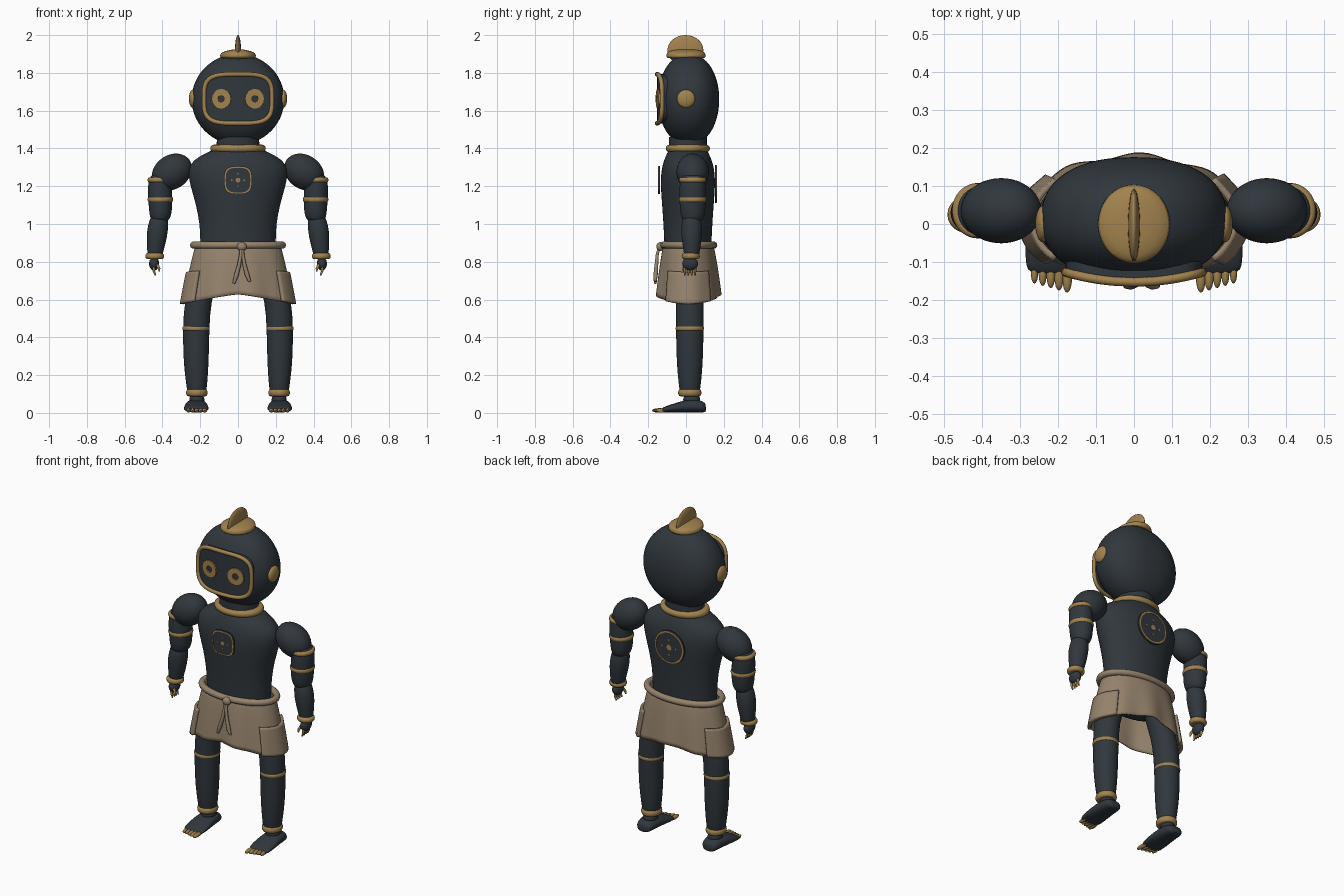
import bpy, bmesh, math
from math import sin, cos, pi
from mathutils import Matrix, Vector

cube = bpy.data.objects.get("Cube")
if cube:
    bpy.data.objects.remove(cube, do_unlink=True)


def material(name, rgb):
    m = bpy.data.materials.new(name)
    m.use_nodes = True
    m.diffuse_color = (*rgb, 1)
    bsdf = next(n for n in m.node_tree.nodes if n.type == 'BSDF_PRINCIPLED')
    bsdf.inputs["Base Color"].default_value = (*rgb, 1)
    bsdf.inputs["Roughness"].default_value = 0.6
    return m


DARK = material("charcoal", (0.03, 0.038, 0.046))
GOLD = material("brass", (0.36, 0.225, 0.075))
TAN = material("tan cloth", (0.30, 0.225, 0.15))


def finish(name, bm, mat, subdiv=0, thick=0, flip=True):
    if flip:
        bmesh.ops.recalc_face_normals(bm, faces=bm.faces)
    for f in bm.faces:
        f.smooth = True
    me = bpy.data.meshes.new(name)
    bm.to_mesh(me)
    bm.free()
    me.materials.append(mat)
    ob = bpy.data.objects.new(name, me)
    bpy.context.collection.objects.link(ob)
    if thick:
        mod = ob.modifiers.new("Thickness", 'SOLIDIFY')
        mod.thickness = thick
    if subdiv:
        mod = ob.modifiers.new("Smooth", 'SUBSURF')
        mod.levels = mod.render_levels = subdiv
    bpy.context.view_layer.objects.active = ob
    ob.select_set(True)
    bpy.ops.object.shade_smooth_by_angle(angle=math.radians(50))
    ob.select_set(False)
    return ob


def spow(v, p):
    return math.copysign(abs(v) ** p, v)


def loft(name, rings, mat, axis='z', power=2.0, subdiv=1, n=32):
    """Rings are (position, centre a, centre b, radius a, radius b)."""
    bm = bmesh.new()
    loops = []
    for s, ca, cb, ra, rb in rings:
        loop = []
        for i in range(n):
            t = 2 * pi * i / n
            a, b = ca + ra * spow(cos(t), 2 / power), cb + rb * spow(sin(t), 2 / power)
            loop.append(bm.verts.new((a, b, s) if axis == 'z' else (a, s, b)))
        loops.append(loop)
    for p, q in zip(loops, loops[1:]):
        for i in range(n):
            j = (i + 1) % n
            bm.faces.new((p[i], p[j], q[j], q[i]))
    bm.faces.new(loops[0])
    bm.faces.new(loops[-1])
    return finish(name, bm, mat, subdiv)


def ball(name, loc, radii, mat, tilt=0, seg=32):
    bm = bmesh.new()
    bmesh.ops.create_uvsphere(bm, u_segments=seg, v_segments=seg // 2, radius=1)
    bm.transform(Matrix.Translation(loc) @ Matrix.Rotation(tilt, 4, 'Y') @ Matrix.Diagonal((*radii, 1)))
    return finish(name, bm, mat)


def band(name, z, cx, cy, rx, ry, h, bulge=0.012):
    """Rounded metal ring around a limb."""
    rings = []
    for i in range(7):
        t = -pi / 2 + pi * i / 6
        k = bulge * (cos(t) - 1)
        rings.append((z + h * sin(t), cx, cy, rx + k, ry + k))
    return loft(name, rings, GOLD, subdiv=0, n=40)


def tube(name, pts, r, mat, cyclic=False, radii=None):
    cu = bpy.data.curves.new(name, 'CURVE')
    cu.dimensions = '3D'
    cu.bevel_depth, cu.bevel_resolution, cu.use_fill_caps = r, 3, True
    sp = cu.splines.new('POLY')
    sp.points.add(len(pts) - 1)
    for i, p in enumerate(pts):
        sp.points[i].co = (*p, 1)
        sp.points[i].radius = radii[i] if radii else 1
    sp.use_cyclic_u = cyclic
    cu.materials.append(mat)
    ob = bpy.data.objects.new(name, cu)
    bpy.context.collection.objects.link(ob)
    bpy.context.view_layer.objects.active = ob
    ob.select_set(True)
    bpy.ops.object.convert(target='MESH')
    bpy.ops.object.shade_smooth_by_angle(angle=math.radians(50))
    ob.select_set(False)


def plate(name, loc, r_in, r_out, mat, turn=0, thick=0.006, n=32, power=2.0):
    """Thin disc or annulus standing upright and facing along y."""
    bm = bmesh.new()
    rows = [[bm.verts.new((r * spow(cos(2 * pi * i / n), 2 / power), 0, r * spow(sin(2 * pi * i / n), 2 / power)))
             for i in range(n)] for r in (r_in, r_out) if r > 0]
    if len(rows) == 1:
        bm.faces.new(rows[0])
    else:
        for i in range(n):
            j = (i + 1) % n
            bm.faces.new((rows[0][i], rows[0][j], rows[1][j], rows[1][i]))
    ext = bmesh.ops.extrude_face_region(bm, geom=bm.faces[:])
    bmesh.ops.translate(bm, verts=[v for v in ext["geom"] if isinstance(v, bmesh.types.BMVert)], vec=(0, thick, 0))
    bm.transform(Matrix.Translation(loc) @ Matrix.Rotation(turn, 4, 'Z') @ Matrix.Translation((0, -thick / 2, 0)))
    return finish(name, bm, mat)


# Head and crest
head = [(1.66 - 0.24 * cos(t), 0, 0.014, 0.245 * sin(t), 0.162 * sin(t) ** 0.9)
        for t in [0.06 + (pi - 0.12) * i / 28 for i in range(29)]]
loft("head", head, DARK, power=2.3, subdiv=0, n=56)
loft("crest_base", [(1.875, 0, 0, 0.09, 0.1), (1.885, 0, 0, 0.097, 0.106), (1.905, 0, 0, 0.094, 0.103),
                    (1.915, 0, 0, 0.07, 0.09), (1.925, 0, 0, 0.03, 0.05)], GOLD)
ball("crest_fin", (0, -0.003, 1.92), (0.016, 0.095, 0.08), GOLD)

# Face visor: a curved panel with a metal rim
def visor_point(t, k):
    x, z = 0.18 * k * spow(cos(t), 0.55), 0.13 * k * spow(sin(t), 0.55)
    return Vector((x, -0.153 + 0.026 * (x / 0.18) ** 2, 1.663 + z))


bm = bmesh.new()
N = 64
rows = [[bm.verts.new(visor_point(2 * pi * i / N, k)) for i in range(N)] for k in (0.02, 0.25, 0.5, 0.75, 1)]
rows.append([bm.verts.new((v.co.x, -0.04, v.co.z)) for v in rows[-1]])
for p, q in zip(rows, rows[1:]):
    for i in range(N):
        bm.faces.new((p[i], p[(i + 1) % N], q[(i + 1) % N], q[i]))
bm.faces.new(rows[0])
finish("visor", bm, DARK)
tube("visor_rim", [visor_point(2 * pi * i / N, 1) for i in range(N)], 0.012, GOLD, cyclic=True)

# Neck, collar, torso
loft("neck", [(1.36, 0, 0.01, 0.12, 0.1), (1.46, 0, 0.01, 0.11, 0.1)], DARK, subdiv=0)
band("collar", 1.4, 0, 0.01, 0.147, 0.117, 0.02, 0.02)
profile = [(0.74, 0.18, 0.11), (0.78, 0.2, 0.122), (0.92, 0.2, 0.126), (1.0, 0.204, 0.13), (1.1, 0.222, 0.137),
           (1.2, 0.253, 0.145), (1.27, 0.267, 0.143), (1.32, 0.254, 0.133), (1.355, 0.212, 0.12),
           (1.385, 0.15, 0.105), (1.4, 0.12, 0.095)]
loft("torso", [(z, 0, 0.01, rx, ry) for z, rx, ry in profile], DARK)

# Chest and back medallions
for label, y, z, r, p in (("chest", -0.142, 1.232, 0.074, 3.2), ("back", 0.157, 1.212, 0.1, 2.0)):
    out = math.copysign(0.004, y)
    plate(label + "_medallion", (0, y, z), 0, r, DARK, thick=0.008, power=p)
    plate(label + "_medallion_ring", (0, y + out, z), r * 0.88, r * 0.98, GOLD, power=p)
    plate(label + "_medallion_centre", (0, y + out, z), 0, r * 0.17, GOLD, n=12)
    for i in range(4):
        a = pi / 2 * i
        plate(label + "_medallion_stud", (r * 0.45 * cos(a), y + out, z + r * 0.45 * sin(a)), 0, r * 0.06, GOLD, n=8)

# Parts repeated on both sides
for s, side in ((1, "left_"), (-1, "right_")):
    plate(side + "eye", (s * 0.088, -0.149, 1.663), 0.019, 0.052, GOLD, turn=s * 0.14, thick=0.009, n=16)
    ball(side + "ear", (s * 0.24, 0, 1.663), (0.02, 0.048, 0.048), GOLD)

    # Arm
    ball(side + "shoulder", (s * 0.35, 0.035, 1.275), (0.113, 0.086, 0.09), DARK, tilt=s * 0.6)
    loft(side + "upper_arm", [(z, s * x, 0.035, r, r + 0.006) for z, x, r in
         ((1.27, 0.395, 0.055), (1.24, 0.413, 0.06), (1.19, 0.414, 0.064), (1.12, 0.411, 0.064),
          (1.06, 0.41, 0.06), (1.03, 0.412, 0.052), (1.01, 0.415, 0.04))], DARK)
    band(side + "shoulder_band", 1.233, s * 0.414, 0.035, 0.065, 0.072, 0.014)
    band(side + "upper_arm_band", 1.13, s * 0.411, 0.035, 0.068, 0.073, 0.016)
    loft(side + "forearm", [(z, s * x, 0.03, r, r) for z, x, r in
         ((1.05, 0.415, 0.035), (1.03, 0.418, 0.05), (0.96, 0.427, 0.057), (0.9, 0.433, 0.05),
          (0.85, 0.438, 0.042), (0.82, 0.44, 0.038))], DARK)
    band(side + "wrist_band", 0.83, s * 0.441, 0.025, 0.05, 0.048, 0.016)
    ball(side + "hand", (s * 0.444, 0.022, 0.79), (0.027, 0.042, 0.036), DARK)
    for i in range(4):
        y = -0.006 + i * 0.018
        tube(side + "finger", [(s * 0.446, y, 0.775), (s * 0.445, y, 0.75), (s * 0.437, y, 0.728)],
             0.0075, GOLD, radii=(1, 0.9, 0.5))
    tube(side + "thumb", [(s * 0.428, -0.005, 0.785), (s * 0.418, -0.012, 0.765), (s * 0.416, -0.014, 0.75)],
         0.008, GOLD, radii=(1, 0.9, 0.5))

    # Leg
    loft(side + "leg", [(z, s * x, 0.02, r, r + 0.003) for z, x, r in
         ((0.82, 0.11, 0.06), (0.7, 0.175, 0.07), (0.6, 0.213, 0.071), (0.45, 0.222, 0.07), (0.3, 0.222, 0.068),
          (0.2, 0.22, 0.061), (0.12, 0.218, 0.052), (0.09, 0.218, 0.045))], DARK)
    band(side + "knee_band", 0.447, s * 0.222, 0.02, 0.072, 0.075, 0.012, 0.006)
    band(side + "ankle_band", 0.107, s * 0.218, 0.02, 0.057, 0.062, 0.019)
    ball(side + "ankle", (s * 0.218, 0.03, 0.07), (0.04, 0.045, 0.035), DARK)
    loft(side + "foot", [(y, s * 0.221, h + 0.003, r, h) for y, r, h in
         ((0.106, 0.03, 0.02), (0.095, 0.048, 0.029), (0.05, 0.056, 0.035), (0, 0.06, 0.033),
          (-0.06, 0.066, 0.024), (-0.11, 0.064, 0.016), (-0.132, 0.055, 0.01))], DARK, axis='y', power=2.4)
    for i in range(5):
        ball(side + "toe", (s * (0.176 + i * 0.0215), -0.14 + i * 0.003, 0.013),
             (0.013 - i * 0.0008, 0.041 - i * 0.003, 0.012), GOLD, seg=16)


# Wrap skirt with folds; pockets reuse its surface
def skirt_point(a, t, off=0.0):
    fold = 0.007 * t * sin(9 * a + 0.6) * (1 - abs(cos(a)) ** 3)
    hem = 0.628 - 0.05 * abs(cos(a)) ** 1.2
    rx, ry = 0.222 + 0.07 * t ** 0.8 + fold + off, 0.13 + 0.04 * t ** 0.7 + fold + off
    return (rx * cos(a), 0.012 + ry * sin(a), 0.89 + (hem - 0.89) * t)


def cloth(name, angles, t0, off, thick, closed):
    bm = bmesh.new()
    steps = [t0 + (1.0 - t0) * i / 12 for i in range(13)]
    grid = [[bm.verts.new(skirt_point(a, t, off)) for a in angles] for t in steps]
    n = len(angles)
    for p, q in zip(grid, grid[1:]):
        for i in range(n if closed else n - 1):
            j = (i + 1) % n
            bm.faces.new((q[i], q[j], p[j], p[i]))
    finish(name, bm, TAN, thick=thick, flip=False)


cloth("skirt", [2 * pi * i / 96 for i in range(96)], 0, 0, 0.008, True)
for c, side in ((0, "left_"), (pi, "right_")):
    cloth(side + "pocket", [c - 0.7 + 1.4 * i / 20 for i in range(21)], 0.46, 0.016, 0.018, False)

# Rolled waistband with knot and hanging ties
tube("waistband", [(0.235 * cos(2 * pi * i / 64), 0.014 + 0.133 * sin(2 * pi * i / 64), 0.888) for i in range(64)],
     0.019, TAN, cyclic=True)
ball("knot", (0.02, -0.137, 0.88), (0.026, 0.02, 0.024), TAN)
for x0, x1, x2, z in ((0.015, 0.005, -0.022, 0.685), (0.025, 0.035, 0.062, 0.695)):
    tube("hanging_tie", [(x0, -0.14, 0.88), (x0, -0.152, 0.84), (x1, -0.157, 0.78), ((x1 + x2) / 2, -0.161, 0.73),
                         (x2, -0.163, z)], 0.012, TAN, radii=(0.6, 0.7, 0.85, 1, 0.6))
